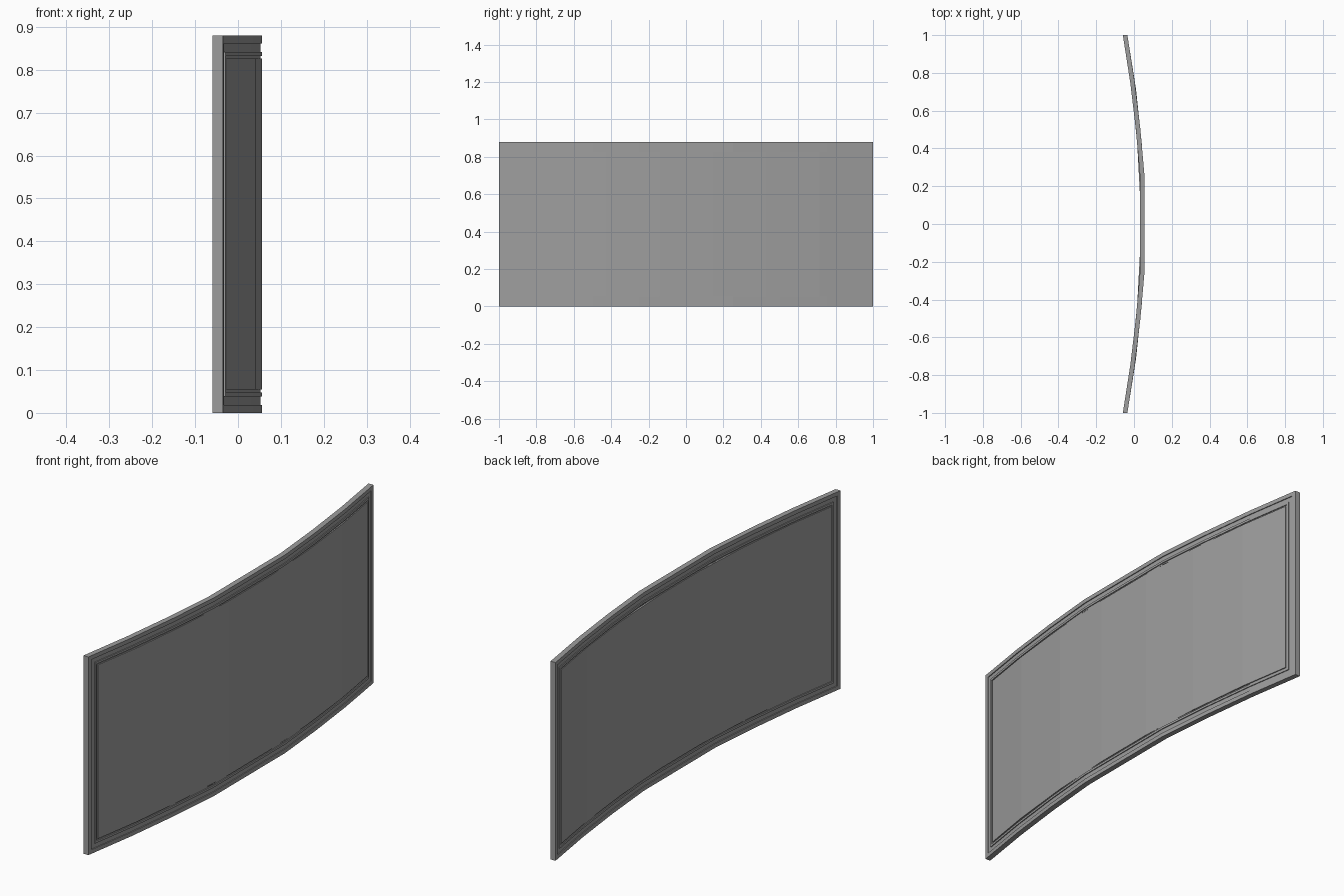
import bpy
import bmesh

if "Cube" in bpy.data.objects:
    bpy.data.objects.remove(bpy.data.objects["Cube"])

HEIGHT = 0.88
THICK = 0.024

# bow of each part as seen from above: (y, x) points
FRAME_BOW = [(-1, -0.035), (-0.75, 0.004), (-0.5, 0.034), (-0.25, 0.056),
             (0.25, 0.056), (0.5, 0.034), (0.75, 0.004), (1, -0.035)]
PANEL_BOW = [(y, 0.058 - 0.093 * y * y) for y in [i * 2 / 7 - 1 for i in range(8)]]

grey = bpy.data.materials.new("dark_grey")
grey.diffuse_color = (0.34, 0.34, 0.34, 1)
grey.use_nodes = True
grey.node_tree.nodes["Principled BSDF"].inputs["Base Color"].default_value = grey.diffuse_color


def bend(bow, y):
    for (y0, x0), (y1, x1) in zip(bow, bow[1:]):
        if y <= y1 + 1e-6:
            return x0 + (x1 - x0) * (y - y0) / (y1 - y0)


def ring(bm, bow, inset, depth, side):
    """Rectangular loop on the bowed face; side 0 = convex, 1 = concave."""
    lim = 1 - inset - (depth * 0.3 if side == 0 else 0)
    ys = [max(-lim, min(lim, y)) for y, _ in bow]
    off = depth if side == 0 else THICK - depth
    loop = [(y, inset) for y in ys] + [(y, HEIGHT - inset) for y in reversed(ys)]
    return [bm.verts.new((bend(bow, y) - off, y, z)) for y, z in loop]


def bridge(bm, a, b):
    n = len(a)
    for i in range(n):
        j = (i + 1) % n
        bm.faces.new((a[i], a[j], b[j], b[i]))


def build(name, bow, profile, cap=False, edge=False):
    bm = bmesh.new()
    outer = []
    for side in (0, 1):
        loops = [ring(bm, bow, i, d, side) for i, d in profile]
        outer.append(loops[0])
        for a, b in zip(loops, loops[1:]):
            bridge(bm, a, b) if side == 0 else bridge(bm, b, a)
        if cap:
            v, n = loops[-1], len(loops[-1])
            for i in range(n // 2 - 1):
                f = [v[i], v[i + 1], v[n - 2 - i], v[n - 1 - i]]
                bm.faces.new(f if side == 0 else f[::-1])
    if edge:
        bridge(bm, outer[1], outer[0])
    me = bpy.data.meshes.new(name)
    bm.to_mesh(me)
    bm.free()
    me.materials.append(grey)
    ob = bpy.data.objects.new(name, me)
    bpy.context.collection.objects.link(ob)


# Moulded border: outer rim, wide groove, raised lip, thin gap
build("border_frame", FRAME_BOW,
      [(0, 0), (0.018, 0), (0.018, 0.004), (0.038, 0.004),
       (0.038, 0), (0.048, 0), (0.048, 0.004), (0.054, 0.004)], edge=True)
# Large bowed panel rising from the gap
build("curved_panel", PANEL_BOW, [(0.054, 0.008), (0.054, 0.0)], cap=True)
